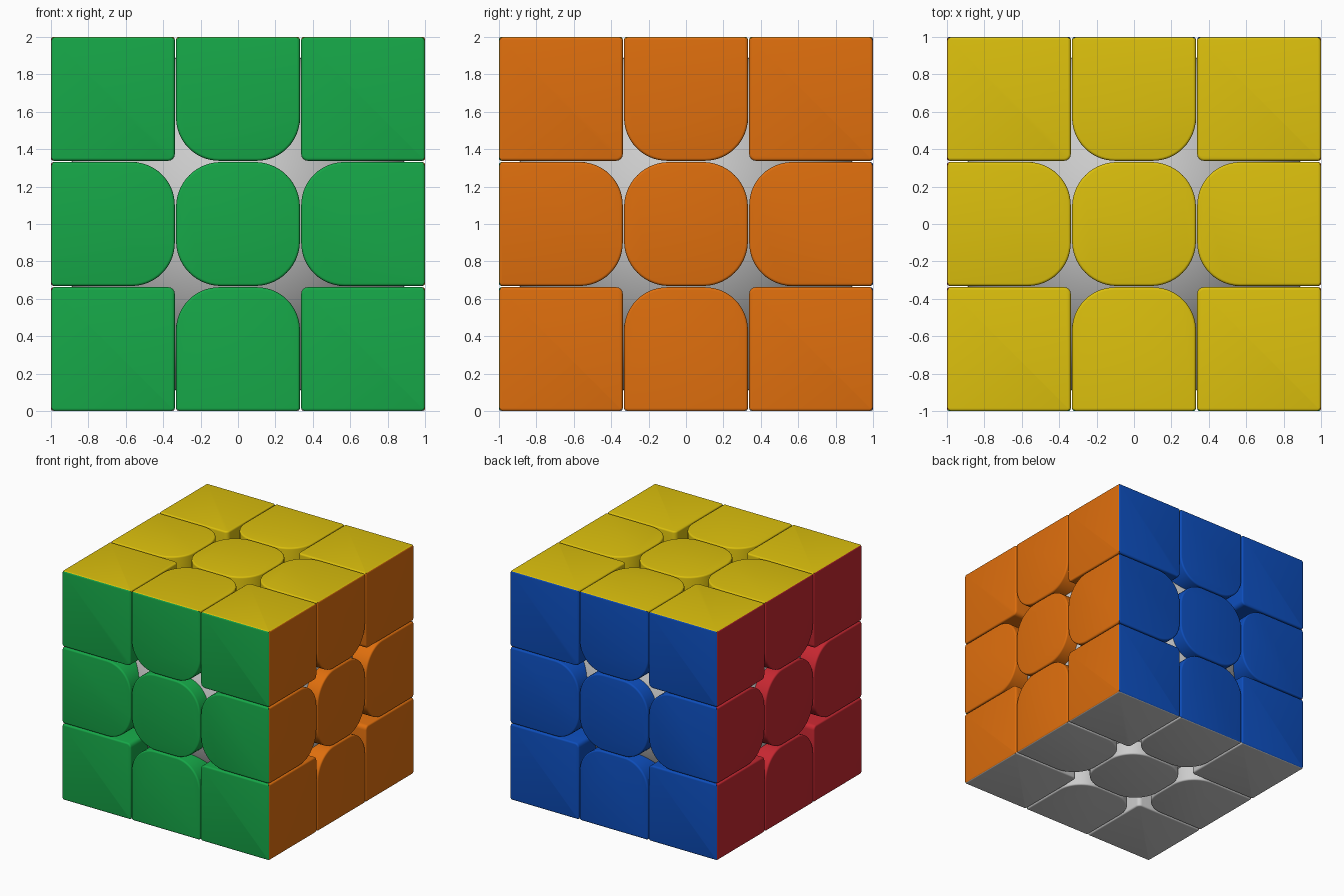
import bpy, bmesh, math
from mathutils import Matrix, Vector

if "Cube" in bpy.data.objects:
    bpy.data.objects.remove(bpy.data.objects["Cube"])

BEVEL = 0.014      # fillet round each tile top
DEPTH = 0.46       # tile walls run down into the round core
R_OUT, R_CORNER, R_EDGE, R_CENTRE = 0.016, 0.035, 0.23, 0.24
SPANS = {-1: (-1.0, -0.338), 0: (-0.331, 0.331), 1: (0.338, 1.0)}


def material(name, rgb):
    m = bpy.data.materials.new(name)
    m.diffuse_color = (*rgb, 1)
    m.use_nodes = True
    m.node_tree.nodes["Principled BSDF"].inputs["Base Color"].default_value = m.diffuse_color
    return m


def corner_radius(i, j, sx, sy):
    """Rounding of one tile corner: large wherever it faces a hole in the face."""
    if i == 0 and j == 0:
        return R_CENTRE
    if i and j:
        return R_CORNER if (sx == -i and sy == -j) else R_OUT
    inner = (sx == -i) if i else (sy == -j)
    return R_EDGE if inner else R_OUT


def outline(i, j, inset):
    """Rounded rectangle of tile (i, j), shrunk by inset."""
    (x0, x1), (y0, y1) = SPANS[i], SPANS[j]
    pts = []
    for k, (sx, sy) in enumerate([(1, 1), (-1, 1), (-1, -1), (1, -1)]):
        r = corner_radius(i, j, sx, sy)
        cx = (x1 if sx > 0 else x0) - sx * r
        cy = (y1 if sy > 0 else y0) - sy * r
        n = 14 if r > 0.1 else 4
        for s in range(n + 1):
            a = math.pi / 2 * (k + s / n)
            pts.append((cx + (r - inset) * math.cos(a), cy + (r - inset) * math.sin(a)))
    return pts


def tile(name, i, j, rot, mat):
    # filleted rim, then straight walls; outer sides are mitred to meet the next face
    levels = [(BEVEL * (1 - math.sin(a)), BEVEL * (1 - math.cos(a)))
              for a in (math.radians(22.5 * k) for k in range(5))]
    levels.append((0, DEPTH))
    bm = bmesh.new()
    loops = []
    for inset, depth in levels:
        lim = 1 - depth
        loops.append([bm.verts.new((max(-lim, min(lim, x)), max(-lim, min(lim, y)), lim))
                      for x, y in outline(i, j, inset)])
    bm.faces.new(loops[0])
    bm.faces.new(loops[-1][::-1])
    for a, b in zip(loops, loops[1:]):
        for k in range(len(a)):
            n = (k + 1) % len(a)
            bm.faces.new((a[k], b[k], b[n], a[n]))
    bmesh.ops.remove_doubles(bm, verts=bm.verts, dist=1e-5)
    bmesh.ops.recalc_face_normals(bm, faces=bm.faces)
    bm.transform(Matrix.Translation((0, 0, 1)) @ rot)
    me = bpy.data.meshes.new(name)
    bm.to_mesh(me)
    bm.free()
    if mat:
        me.materials.append(mat)
    ob = bpy.data.objects.new(name, me)
    bpy.context.collection.objects.link(ob)
    return ob


# six faces: name, outward normal, in-plane up direction, colour
faces = [
    ("front", (0, -1, 0), (0, 0, 1), (0.008, 0.39, 0.065)),
    ("right", (1, 0, 0), (0, 0, 1), (0.73, 0.156, 0.004)),
    ("back", (0, 1, 0), (0, 0, 1), (0.004, 0.075, 0.5)),
    ("left", (-1, 0, 0), (0, 0, 1), (0.56, 0.02, 0.03)),
    ("top", (0, 0, 1), (0, 1, 0), (0.716, 0.527, 0.004)),
    ("bottom", (0, 0, -1), (0, 1, 0), None),
]
kinds = ["centre", "edge", "corner"]
parts = []
for side, normal, up, rgb in faces:
    n, v = Vector(normal), Vector(up)
    rot = Matrix((v.cross(n), v, n)).transposed().to_4x4()
    mat = material(side + "_colour", rgb) if rgb else None
    for i in (-1, 0, 1):
        for j in (-1, 0, 1):
            parts.append(tile(f"{side}_{kinds[abs(i) + abs(j)]}_tile", i, j, rot, mat))

# round core seen through the gaps
bpy.ops.mesh.primitive_uv_sphere_add(segments=96, ring_count=48, radius=0.95, location=(0, 0, 1))
core = bpy.context.object
core.name = "round_core"
parts.append(core)

for ob in parts:
    ob.select_set(True)
bpy.context.view_layer.objects.active = core
bpy.ops.object.shade_smooth_by_angle(angle=math.radians(35))
